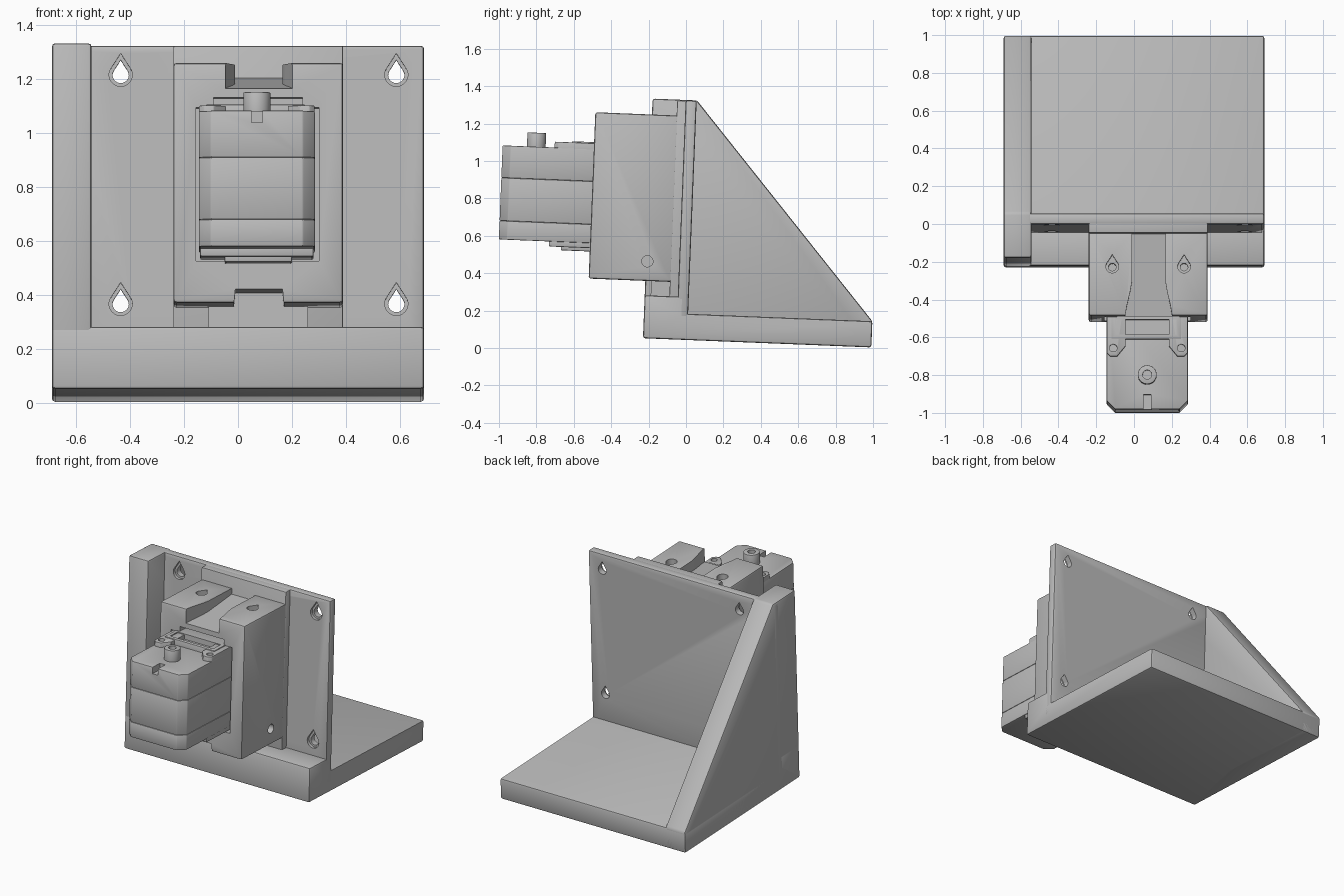
import bpy, bmesh, math
from mathutils import Matrix

if "Cube" in bpy.data.objects:
    bpy.data.objects.remove(bpy.data.objects["Cube"], do_unlink=True)

grey = bpy.data.materials.new("plain_grey")
grey.use_nodes = True
grey.diffuse_color = (0.5, 0.5, 0.5, 1)
grey.node_tree.nodes["Principled BSDF"].inputs["Base Color"].default_value = (0.5, 0.5, 0.5, 1)

TILT = Matrix.Rotation(math.radians(-2.3), 4, 'X')   # whole assembly leans back
MX = 0.07                                            # motor centre line


def prism(name, axis, pts, lo, hi):
    """Extrude a 2D outline along an axis; outline uses the other two axes in order."""
    place = {'x': lambda a, b, t: (t, a, b),
             'y': lambda a, b, t: (a, t, b),
             'z': lambda a, b, t: (a, b, t)}[axis]
    bm = bmesh.new()
    rings = [[bm.verts.new(place(a, b, t)) for a, b in pts] for t in (lo, hi)]
    for ring in rings:
        bm.faces.new(ring)
    n = len(pts)
    for i in range(n):
        j = (i + 1) % n
        bm.faces.new((rings[0][i], rings[0][j], rings[1][j], rings[1][i]))
    bmesh.ops.recalc_face_normals(bm, faces=bm.faces)
    me = bpy.data.meshes.new(name)
    bm.to_mesh(me)
    bm.free()
    ob = bpy.data.objects.new(name, me)
    bpy.context.scene.collection.objects.link(ob)
    return ob


def box(name, x, y, z):
    return prism(name, 'z', [(x[0], y[0]), (x[1], y[0]), (x[1], y[1]), (x[0], y[1])], *z)


def circle(cx, cy, r, n=32):
    return [(cx + r * math.cos(2 * math.pi * i / n), cy + r * math.sin(2 * math.pi * i / n))
            for i in range(n)]


def teardrop(cx, cy, r, n=24):
    arc = [math.radians(150 + 240 * i / n) for i in range(n + 1)]
    return [(cx + r * math.cos(a), cy + r * math.sin(a)) for a in arc] + [(cx, cy + 1.85 * r)]


def finish(ob, bevel=0.0, cutters=()):
    """Bevel, cut, tilt, colour and shade one part."""
    if bevel:
        m = ob.modifiers.new("bevel", 'BEVEL')
        m.width, m.segments, m.limit_method = bevel, 2, 'ANGLE'
        m.angle_limit = math.radians(40)
    for c in cutters:
        m = ob.modifiers.new("cut", 'BOOLEAN')
        m.operation, m.object, m.solver = 'DIFFERENCE', c, 'EXACT'
    bpy.context.view_layer.update()
    dg = bpy.context.evaluated_depsgraph_get()
    me = bpy.data.meshes.new_from_object(ob.evaluated_get(dg))
    ob.modifiers.clear()
    ob.data = me
    for c in cutters:
        bpy.data.objects.remove(c, do_unlink=True)
    me.transform(TILT)
    me.materials.clear()
    me.materials.append(grey)
    bpy.ops.object.select_all(action='DESELECT')
    ob.select_set(True)
    bpy.context.view_layer.objects.active = ob
    bpy.ops.object.shade_smooth_by_angle(angle=math.radians(30))


# Base slab with a raised front step
finish(prism("base", 'x', [(-.232, .043), (.99, .043), (.99, .183), (-.02, .183),
                           (-.02, .273), (-.232, .273)], -.69, .69), .012)

# Triangular side brace with its front column
finish(prism("side_brace", 'x', [(-.232, .043), (.99, .043), (.99, .183), (.006, 1.325),
                                 (-.232, 1.325)], -.69, -.543), .012)

# Upright plate with countersunk teardrop holes
cuts = []
for x in (-.435, .587):
    for z in (.365, 1.215):
        cuts.append(prism("hole", 'y', teardrop(x, z, .03), -.2, .1))
        cuts.append(prism("sink", 'y', teardrop(x, z, .043), -.2, -.035))
finish(box("back_plate", (-.69, .69), (-.055, .004), (.1, 1.323)), .012, cuts)

# Raised middle panel and the support under the mount
finish(box("middle_panel", (-.24, .39), (-.1, -.01), (.2, 1.32)), .006)
finish(box("mount_support", (-.11, .26), (-.2, -.05), (.2, .4)))

# Motor mount: pocket, flared top channel, bottom notch and screw holes
cx = .0775
half = [(.088, -.05), (.088, -.35), (.098, -.41), (.115, -.48), (.128, -.56)]
channel = prism("channel", 'z', [(cx + w, y) for w, y in half] +
                [(cx - w, y) for w, y in reversed(half)], 1.15, 1.4)
for v in channel.data.vertices:
    if v.co.z < 1.3:
        v.co.z = 1.145 + (v.co.y + .535) * .13
cuts = [channel,
        box("pocket", (-.155, .3), (-.6, -.38), (.505, 1.075)),
        box("pocket_top", (-.09, .24), (-.6, -.38), (1.0, 1.112)),
        prism("notch", 'y', [(-.02, .3), (.175, .3), (.165, .4), (-.01, .4)], -.6, -.201),
        prism("side_hole", 'x', circle(-.225, .455, .03), .32, .5),
        prism("side_hole", 'x', circle(-.225, .455, .03), -.4, -.17)]
for x in (-.115, .265):
    cuts.append(prism("top_hole", 'z', teardrop(x, -.275, .034), 1.17, 1.4))
    cuts.append(prism("bolt_hole", 'z', circle(x, -.275, .02), 1.08, 1.2))
finish(box("motor_mount", (-.24, .39), (-.535, -.09), (.35, 1.24)), .012, cuts)

# Motor body: three stacked sections with chamfered front corners
w, c = .215, .045
outline = [(MX - w, -.42), (MX - w, -1.023 + c), (MX - w + c, -1.023),
           (MX + w - c, -1.023), (MX + w, -1.023 + c), (MX + w, -.42)]
for name, lo, hi in (("motor_bottom", .54, .64), ("motor_middle", .64, .87), ("motor_top", .87, 1.043)):
    cuts = []
    if name == "motor_top":
        cuts = [box("slot", (MX - .02, MX + .02), (-1.1, -.945), (1.0, 1.1))]
    finish(prism(name, 'z', outline, lo, hi), .005, cuts)

# Shaft with a bored end and a thin collar
finish(prism("shaft", 'z', circle(MX, -.843, .05), 1.0, 1.118), .004,
       [prism("bore", 'z', circle(MX, -.843, .024), 1.07, 1.2)])

# Corner tabs with screw holes, mirrored about the motor centre
for side, label in ((-1, "right"), (1, "left")):
    pts = [(MX + side * a, y) for a, y in
           ((.214, -.43), (.214, -.725), (.195, -.745), (.16, -.745), (.115, -.69), (.115, -.43))]
    finish(prism(label + "_tab", 'z', pts, 1.0, 1.074), .004,
           [prism("screw", 'z', circle(MX + side * .18, -.7, .02), 1.03, 1.2)])

# Connector socket behind the shaft
finish(box("connector", (-.12, .25), (-.653, -.43), (1.0, 1.08)), .004,
       [box("socket", (-.095, .225), (-.63, -.55), (1.045, 1.2))])

# Stepped underside of the motor
finish(box("lower_cover", (-.14, .28), (-.755, -.43), (.513, .56)), .006)
finish(box("lower_plug", (-.05, .2), (-.69, -.43), (.495, .55)), .006)
